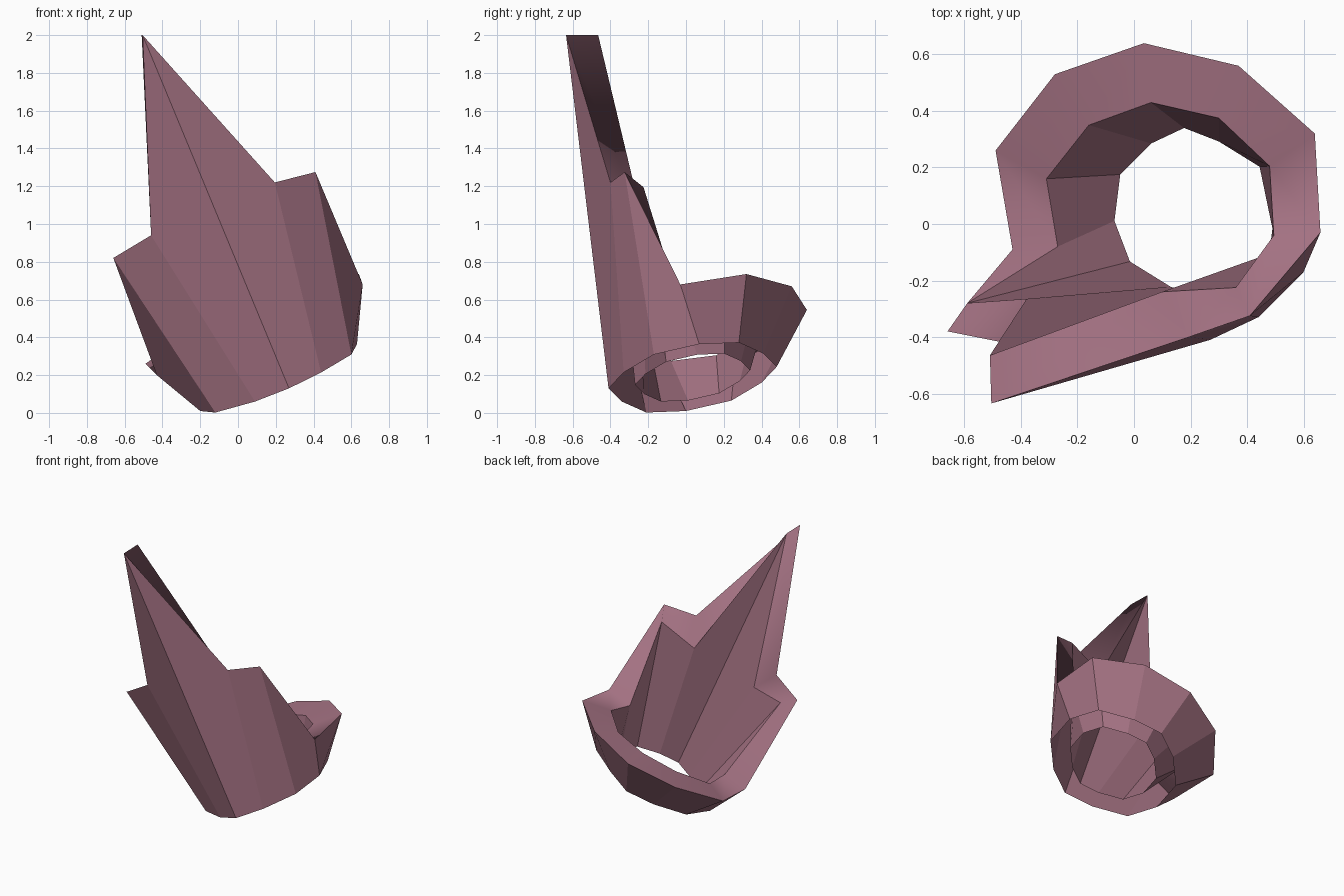
import bpy
import bmesh
from mathutils import Vector

if "Cube" in bpy.data.objects:
    bpy.data.objects.remove(bpy.data.objects["Cube"])

# Colour
mat = bpy.data.materials.new("dusty_mauve")
mat.diffuse_color = (0.365, 0.165, 0.222, 1)
mat.use_nodes = True
mat.node_tree.nodes["Principled BSDF"].inputs["Base Color"].default_value = mat.diffuse_color

# Tilted bottom ring: half of the outer points, the rest by point symmetry
C = Vector((0.215, 0.035, 0.187))
half = [Vector(p) for p in (
    (0.27, -0.41, 0.13), (0.09, -0.34, 0.06), (-0.12, -0.21, 0.002),
    (-0.20, 0.00, 0.01), (-0.17, 0.24, 0.065), (-0.01, 0.40, 0.16))]
bottom_out = half + [2 * C - p for p in half]
bottom_in = [C + (p - C) * 0.685 for p in bottom_out]

# Broken jagged rim, outer and inner corners
rim_out = [
    (-0.505, -0.635, 2.0), (-0.46, -0.42, 0.94), (-0.66, -0.38, 0.82),
    (-0.43, -0.09, 0.20), (-0.49, 0.26, 0.26), (-0.28, 0.53, 0.41),
    (0.035, 0.64, 0.545), (0.37, 0.56, 0.67), (0.64, 0.32, 0.735),
    (0.66, -0.03, 0.68), (0.41, -0.325, 1.275), (0.195, -0.40, 1.22)]
rim_in = [
    (-0.51, -0.465, 2.0), (-0.38, -0.265, 0.885), (-0.59, -0.28, 0.82),
    (-0.27, -0.08, 0.275), (-0.31, 0.16, 0.305), (-0.16, 0.35, 0.43),
    (0.06, 0.43, 0.54), (0.30, 0.375, 0.61), (0.48, 0.205, 0.66),
    (0.495, -0.04, 0.60), (0.36, -0.225, 1.195), (0.10, -0.24, 1.06)]

# Shell open at the base: outer wall, rim, inner wall
bm = bmesh.new()
rings = [[bm.verts.new(p) for p in ring]
         for ring in (bottom_out, rim_out, rim_in, bottom_in)]
n = len(rim_out)
for r in range(3):
    a, b = rings[r], rings[r + 1]
    for i in range(n):
        j = (i + 1) % n
        face = bm.faces.new((a[j], b[j], b[i], a[i]))
        face.smooth = r == 1          # soft rim, flat walls
for ring in rings:                    # crisp edges between rim and walls
    for i in range(n):
        bm.edges.get((ring[i], ring[(i + 1) % n])).smooth = False

# Face the outer wall outwards
bm.normal_update()
bm.faces.ensure_lookup_table()
f = bm.faces[6]
if f.normal.dot(f.calc_center_median() - Vector((0.2, 0.04, 0.3))) < 0:
    bmesh.ops.reverse_faces(bm, faces=bm.faces[:])

mesh = bpy.data.meshes.new("broken_shell")
bm.to_mesh(mesh)
bm.free()
mesh.materials.append(mat)
shell = bpy.data.objects.new("broken_shell", mesh)
bpy.context.collection.objects.link(shell)
